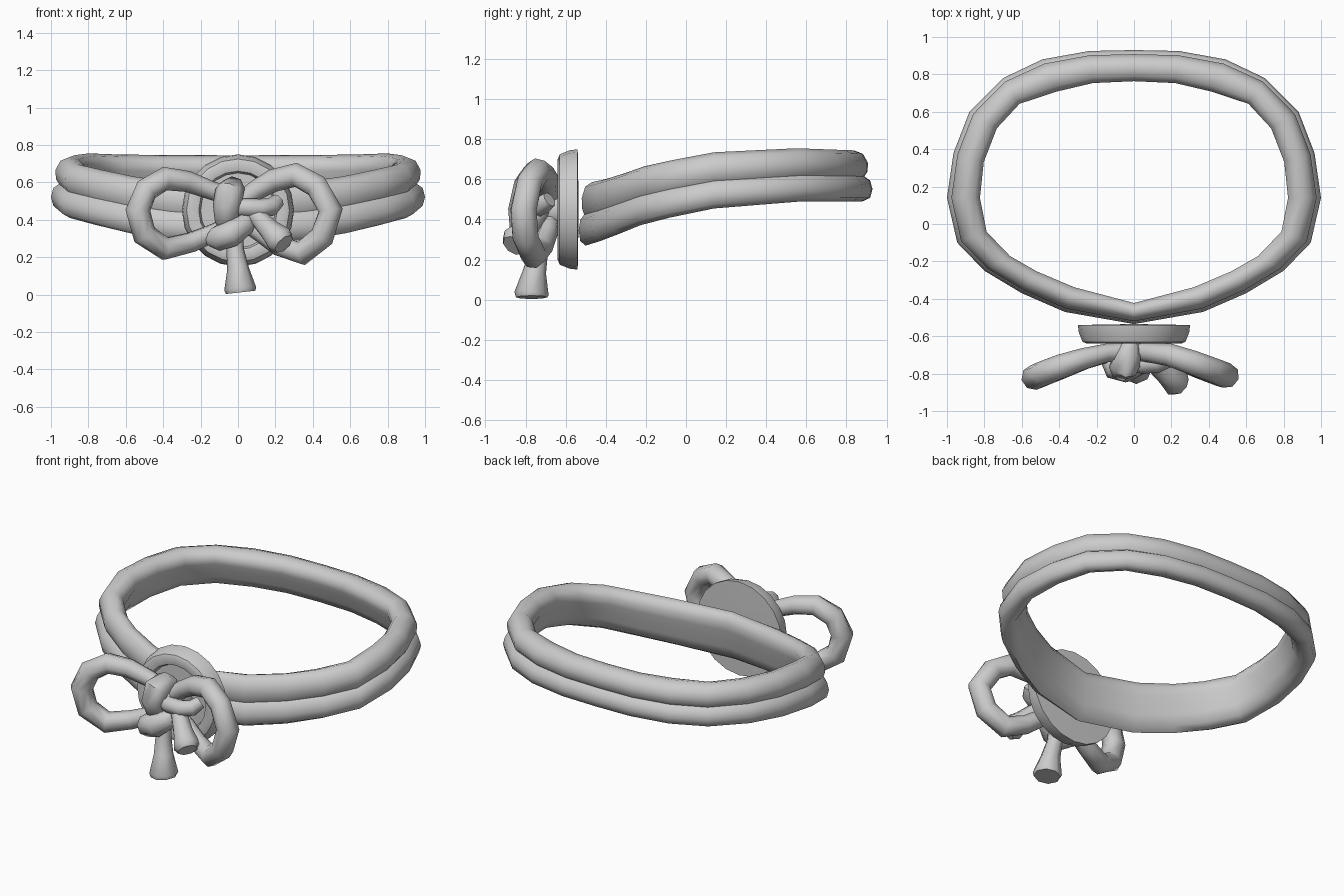
import bpy, bmesh, math
from mathutils import Vector

if "Cube" in bpy.data.objects:
    bpy.data.objects.remove(bpy.data.objects["Cube"])


def make_object(name, rings, close_rings=False, cap=True, angle=50):
    """Skin a list of equal-length closed rings into one smooth object."""
    bm = bmesh.new()
    vs = [[bm.verts.new(p) for p in r] for r in rings]
    n, m = len(vs), len(vs[0])
    for i in range(n if close_rings else n - 1):
        a, b = vs[i], vs[(i + 1) % n]
        for j in range(m):
            k = (j + 1) % m
            bm.faces.new((a[j], a[k], b[k], b[j]))
    if cap and not close_rings:
        bm.faces.new(vs[0])
        bm.faces.new(vs[-1])
    bmesh.ops.recalc_face_normals(bm, faces=bm.faces)
    me = bpy.data.meshes.new(name)
    bm.to_mesh(me)
    bm.free()
    ob = bpy.data.objects.new(name, me)
    bpy.context.collection.objects.link(ob)
    bpy.ops.object.select_all(action='DESELECT')
    ob.select_set(True)
    bpy.context.view_layer.objects.active = ob
    bpy.ops.object.shade_smooth_by_angle(angle=math.radians(angle))
    return ob


def tube(name, pts, radii, sides=8):
    """Rope piece swept along points with a radius per point."""
    pts = [Vector(p) for p in pts]
    if not isinstance(radii, (list, tuple)):
        radii = [radii] * len(pts)
    rings, side = [], None
    for i, p in enumerate(pts):
        t = (pts[min(i + 1, len(pts) - 1)] - pts[max(i - 1, 0)]).normalized()
        if side is None:
            side = t.orthogonal()
        side = (side - t * side.dot(t)).normalized()
        up = t.cross(side)
        rings.append([p + radii[i] * (side * math.cos(a) + up * math.sin(a))
                      for a in (2 * math.pi * k / sides for k in range(sides))])
    return make_object(name, rings)


def interp(table, x):
    for (x0, y0), (x1, y1) in zip(table, table[1:]):
        if x <= x1:
            return y0 + (y1 - y0) * (max(x, x0) - x0) / (x1 - x0)
    return table[-1][1]


# Belt: double-roll section swept round the waist, outer and inner plan outlines
outer = [(0, .93), (.24, .925), (.49, .88), (.70, .78), (.88, .60), (.965, .38),
         (1, .14), (.945, -.10), (.80, -.25), (.60, -.37), (.37, -.47), (0, -.535)]
inner = [(0, .76), (.22, .75), (.41, .705), (.61, .64), (.73, .51), (.80, .33),
         (.82, .14), (.785, -.04), (.66, -.17), (.52, -.25), (.32, -.335), (0, -.42)]
top_z = [(-.53, .585), (-.2, .68), (.14, .735), (.6, .755), (.93, .745)]
low_z = [(-.53, .27), (-.2, .39), (.14, .455), (.6, .49), (.93, .49)]
section = [(.76, .49), (.85, .58), (.87, .75), (.72, .93), (.45, 1), (.18, .95),
           (.02, .82), (.03, .66), (.15, .5), (.22, .28), (.4, .08), (.7, 0),
           (.93, .07), (1, .24), (.93, .41)]
stations = list(zip(outer, inner))
stations += [((-o[0], o[1]), (-i[0], i[1])) for o, i in stations[-2:0:-1]]
rings = []
for o, i in stations:
    zt, zl = interp(top_z, o[1]), interp(low_z, o[1])
    rings.append([(i[0] + (o[0] - i[0]) * u, i[1] + (o[1] - i[1]) * u,
                   zl + (zt - zl) * v) for u, v in section])
make_object("belt", rings, close_rings=True, angle=60)

# Round backing disc with a raised rim and recessed face
disc = [(.02, -.535), (.30, -.54), (.295, -.58), (.275, -.63), (.25, -.64),
        (.21, -.63), (.20, -.60), (.02, -.60)]
make_object("disc", [[(r * math.cos(a), y, .45 + r * math.sin(a))
                      for a in (2 * math.pi * k / 20 for k in range(20))]
                     for r, y in disc], angle=40)

# Bow loops
tube("left_loop", [(-.03, -.68, .52), (-.15, -.69, .56), (-.27, -.72, .605),
                   (-.39, -.76, .62), (-.49, -.80, .56), (-.535, -.82, .45),
                   (-.50, -.81, .32), (-.39, -.77, .245), (-.25, -.72, .28),
                   (-.13, -.69, .33), (-.02, -.68, .38)],
     [.05, .05, .057, .064, .066, .068, .066, .064, .056, .05, .05])
tube("right_loop", [(.02, -.68, .50), (.10, -.69, .56), (.19, -.70, .61),
                    (.31, -.74, .64), (.42, -.78, .58), (.495, -.81, .45),
                    (.45, -.80, .31), (.34, -.76, .22), (.22, -.72, .26),
                    (.12, -.69, .33), (.02, -.68, .40)],
     [.05, .055, .062, .066, .066, .068, .066, .066, .056, .05, .05])

# Knot strands
tube("knot_upright", [(-.02, -.65, .54), (-.03, -.70, .565), (-.045, -.755, .55),
                      (-.06, -.765, .47), (-.065, -.74, .40), (-.06, -.69, .36)],
     [.05, .068, .078, .075, .06, .05])
tube("knot_lower", [(-.15, -.72, .29), (-.11, -.76, .30), (-.04, -.775, .325),
                    (.03, -.75, .37), (.06, -.70, .41)],
     [.035, .07, .075, .06, .05])
tube("knot_side", [(-.04, -.73, .47), (.04, -.75, .465), (.12, -.745, .46),
                   (.18, -.72, .47), (.21, -.68, .50)],
     [.045, .05, .052, .05, .04])
tube("knot_core", [(0, -.60, .45), (0, -.66, .45), (0, -.73, .44)], [.10, .10, .08])

# Hanging rope ends
tube("centre_tail", [(-.02, -.72, .36), (-.015, -.735, .24), (0, -.755, .14),
                     (.012, -.77, .03), (.014, -.77, .012)],
     [.045, .047, .058, .086, .078])
tube("side_tail", [(.05, -.71, .46), (.11, -.75, .41), (.17, -.80, .345),
                   (.225, -.845, .29), (.245, -.86, .27)],
     [.045, .05, .06, .08, .06])
